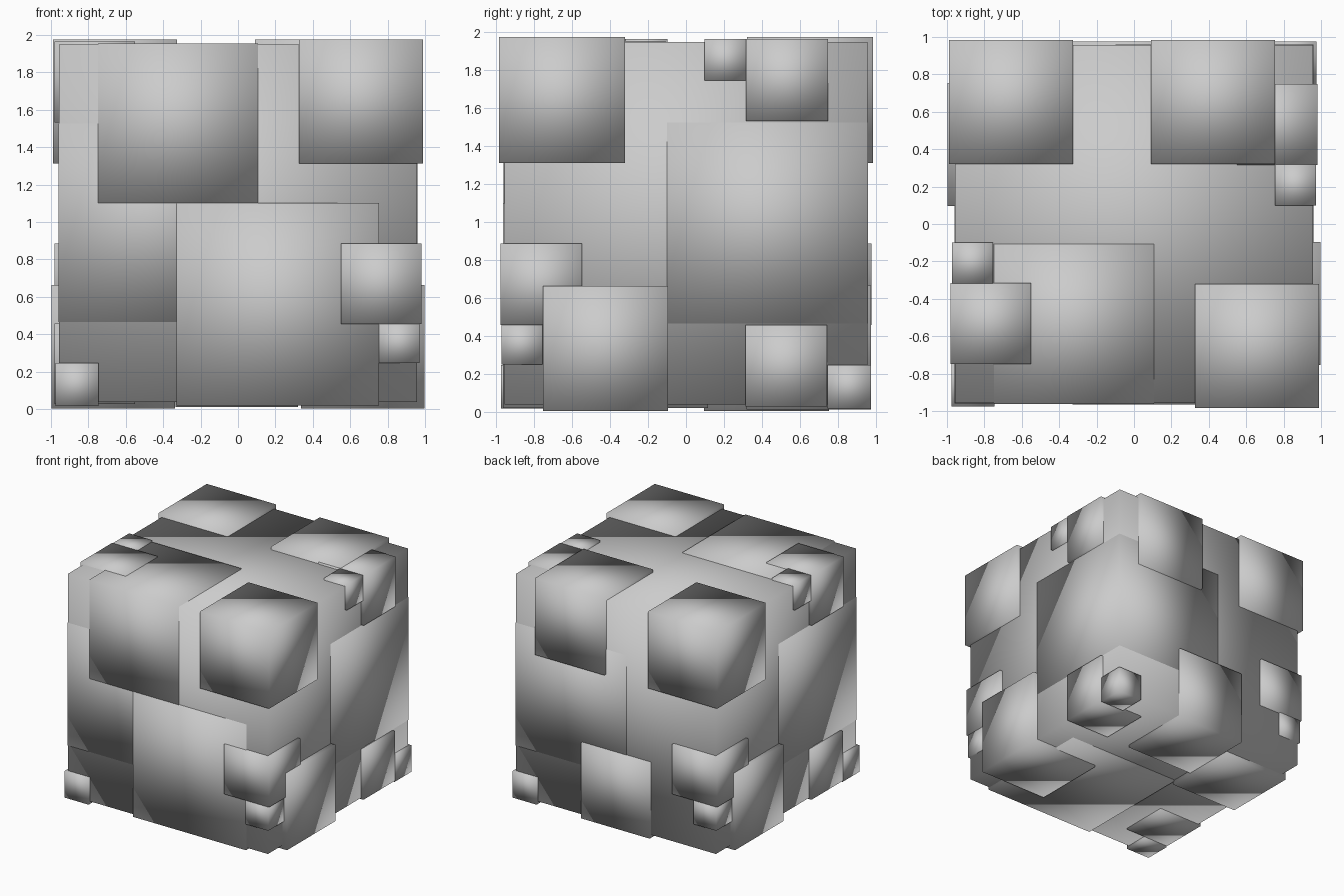
import bpy

if "Cube" in bpy.data.objects:
    bpy.data.objects.remove(bpy.data.objects["Cube"])


def cube(name, size, x, y, z):
    """Smooth-shaded cube of edge 'size' whose lowest corner is (x, y, z)."""
    h = size / 2
    bpy.ops.mesh.primitive_cube_add(size=size, location=(x + h, y + h, z + h))
    ob = bpy.context.object
    ob.name = name
    for p in ob.data.polygons:
        p.use_smooth = True
    return ob


def cube_pair(name, size, x, y, z):
    """A cube and its copy turned half a circle about the vertical axis."""
    cube(name + "_a", size, x, y, z)
    cube(name + "_b", size, -x - size, -y - size, z)


# main body
cube("core_block", 1.912, -0.956, -0.956, 0.036)

# large blocks
cube("front_lower_block", 1.083, -0.33, -0.966, 0.018)
cube_pair("side_large_block", 1.06, -0.10, -0.10, 0.465)
cube("front_upper_block", 0.855, -0.748, -0.963, 1.10)

# medium blocks
cube_pair("upper_corner_block", 0.663, 0.325, -0.985, 1.312)
cube_pair("side_lower_block", 0.66, 0.338, -0.755, 0.003)
cube("back_upper_block", 0.663, 0.092, 0.322, 1.312)
cube("back_lower_block", 0.655, -0.335, 0.32, 0.01)

# small blocks
cube_pair("front_corner_small_block", 0.43, 0.552, -0.978, 0.455)
cube_pair("top_small_block", 0.432, 0.55, 0.316, 1.532)
cube_pair("bottom_small_block", 0.43, 0.55, 0.315, 0.026)

# tiny blocks
cube_pair("front_corner_tiny_block", 0.216, 0.755, -0.973, 0.247)
cube_pair("top_tiny_block", 0.22, 0.753, 0.098, 1.745)
cube_pair("bottom_corner_tiny_block", 0.23, 0.746, 0.746, 0.015)
